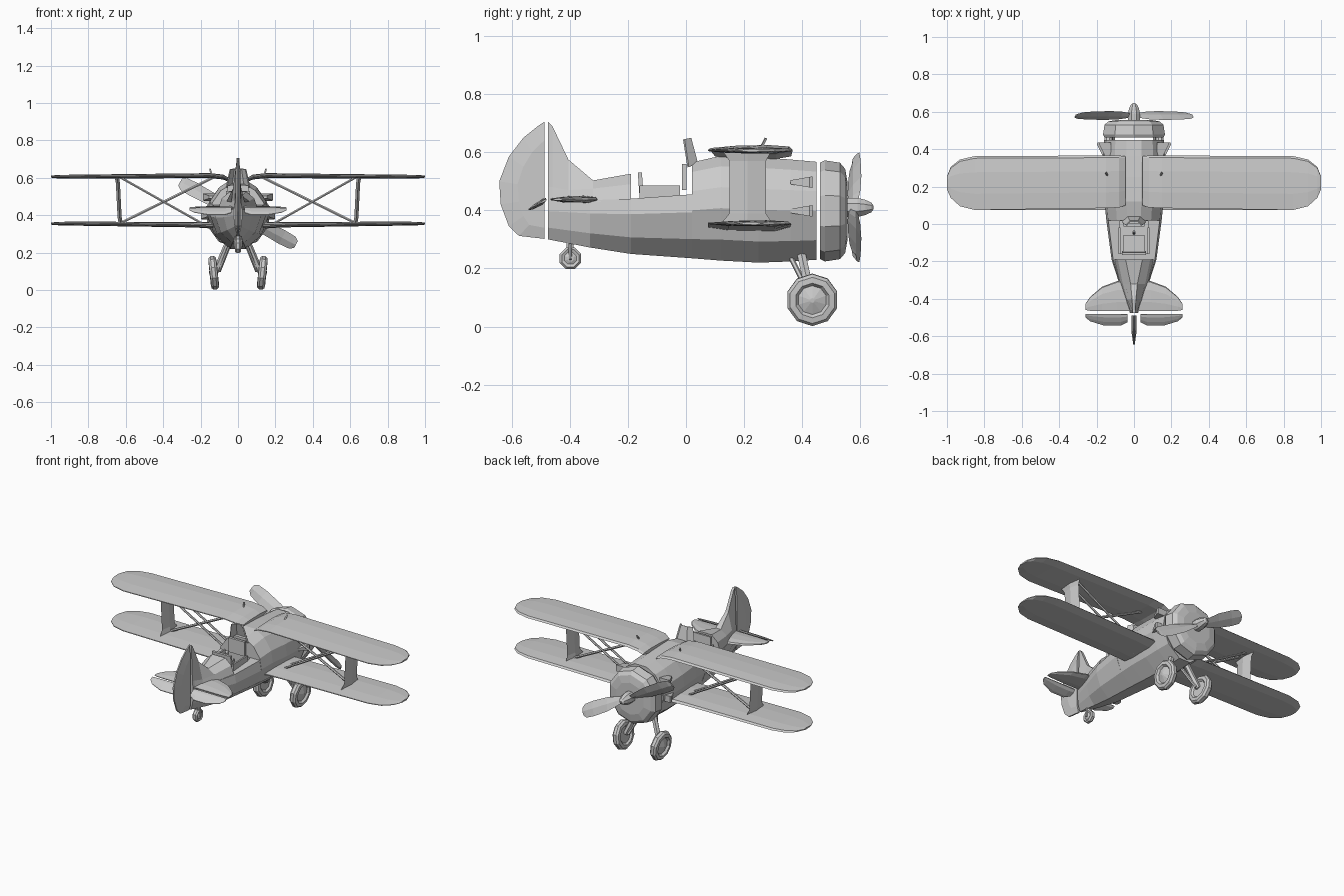
import bpy, bmesh
from math import sin, cos, pi, radians
from mathutils import Vector, Matrix

if "Cube" in bpy.data.objects:
    bpy.data.objects.remove(bpy.data.objects["Cube"])


def finish(name, bm):
    bmesh.ops.recalc_face_normals(bm, faces=bm.faces)
    me = bpy.data.meshes.new(name)
    bm.to_mesh(me)
    bm.free()
    ob = bpy.data.objects.new(name, me)
    bpy.context.collection.objects.link(ob)
    return ob


def loft(name, rings, closed=True, mat=None):
    """Skin a list of equal-length point rings and cap the ends."""
    bm = bmesh.new()
    vs = [[bm.verts.new(p) for p in r] for r in rings]
    n = len(rings[0])
    for a, b in zip(vs, vs[1:]):
        for i in range(n if closed else n - 1):
            j = (i + 1) % n
            bm.faces.new((a[i], a[j], b[j], b[i]))
    if closed:
        bm.faces.new(vs[0])
        bm.faces.new(vs[-1][::-1])
    if mat:
        bm.transform(mat)
    return finish(name, bm)


def box(name, loc, size, tilt=0):
    bm = bmesh.new()
    bmesh.ops.create_cube(bm, size=1)
    bm.transform(Matrix.Translation(loc) @ Matrix.Rotation(radians(tilt), 4, 'X')
                 @ Matrix.Diagonal((*size, 1)))
    return finish(name, bm)


def rod(name, p, q, r, n=6):
    p, q = Vector(p), Vector(q)
    rot = (q - p).to_track_quat('Z', 'Y')
    ring = [rot @ Vector((r * cos(2 * pi * i / n), r * sin(2 * pi * i / n), 0)) for i in range(n)]
    return loft(name, [[e + v for v in ring] for e in (p, q)])


def lathe_y(name, profile, n, cz=0, mat=None):
    """Rings of (y, radius) around the y axis."""
    return loft(name, [[(r * cos(2 * pi * (i + .5) / n), y, cz + r * sin(2 * pi * (i + .5) / n))
                        for i in range(n)] for y, r in profile], mat=mat)


def sym(y, half):
    """Mirror a half section of (x, z) points into a closed ring at y."""
    return [(x, y, z) for x, z in half] + [(-x, y, z) for x, z in reversed(half)]


# front fuselage
def nose_ring(y, w, zb, zt):
    h = zt - zb
    return sym(y, [(.25 * w, zb), (.76 * w, zb + .2 * h), (w, zb + .5 * h),
                   (.93 * w, zb + .7 * h), (.62 * w, zb + .9 * h), (.25 * w, zt)])


loft("front_fuselage", [nose_ring(*s) for s in (
    (.02, .148, .235, .565), (.12, .158, .227, .588), (.25, .165, .22, .583),
    (.36, .166, .224, .575), (.45, .16, .23, .567))])


# rear fuselage with an open cockpit
def tail_ring(y, w, zb, zt):
    h = zt - zb
    return sym(y, [(.25 * w, zb), (.76 * w, zb + .3 * h), (w, zb + .72 * h), (.93 * w, zt)])


hull = loft("rear_fuselage", [tail_ring(*s) for s in (
    (-.475, .022, .30, .435), (-.33, .075, .272, .435), (-.19, .12, .25, .44), (.02, .148, .235, .455))])
cutter = box("cockpit_cutter", (0, -.07, .42), (.15, .17, .16))
cutter.hide_render = True
cutter.hide_viewport = True
cut = hull.modifiers.new("cockpit", 'BOOLEAN')
cut.operation = 'DIFFERENCE'
cut.solver = 'EXACT'
cut.object = cutter
for s in (-1, 1):
    box("cockpit_side", (s * .077, -.09, .46), (.01, .14, .05))
box("seat_back", (0, -.155, .475), (.13, .014, .11), 4)
box("seat", (0, -.105, .40), (.11, .09, .02))
box("instrument_panel", (0, -.006, .515), (.11, .016, .09))
rod("control_stick", (0, -.05, .34), (0, -.04, .45), .007)

# windscreen
ws = loft("windscreen", [
    [(-.065, .01, .55), (-.035, .042, .56), (.035, .042, .56), (.065, .01, .55)],
    [(-.045, -.005, .645), (-.022, .018, .65), (.022, .018, .65), (.045, -.005, .645)]], closed=False)
ws.modifiers.new("thickness", 'SOLIDIFY').thickness = .008

# headrest fairing rising into the fin
loft("headrest_and_fin", [sym(y, [(w, .43), (.8 * w, zm), (t, zt)]) for y, w, zm, t, zt in (
    (-.475, .02, .48, .008, .705), (-.46, .024, .48, .008, .69), (-.405, .045, .47, .010, .575),
    (-.32, .075, .475, .018, .503), (-.19, .108, .49, .045, .526))])

# rudder
outline = [(-.488, .705), (-.51, .69), (-.56, .65), (-.61, .585), (-.643, .50), (-.638, .42),
           (-.61, .345), (-.575, .312), (-.488, .302)]
mid = [(-.488, .64), (-.50, .63), (-.53, .60), (-.56, .55), (-.58, .49), (-.575, .43),
       (-.56, .38), (-.54, .35), (-.488, .34)]
loft("rudder", [[(-.013, y, z) for y, z in mid], [(-.004, y, z) for y, z in outline],
                [(.004, y, z) for y, z in outline], [(.013, y, z) for y, z in mid]])


# wings and tail surfaces: stations of (x, rear y, front y, z, thickness)
def wing(name, stations, side, droop=0):
    rings = []
    for x, a, b, z, t in stations:
        c = b - a
        pts = [(0, -.1), (.25, -.4), (.8, -.5), (1, -.1), (.96, .3), (.7, .5), (.3, .4), (0, .1)]
        rings.append([(side * x, a + u * c, z + v * t + droop * (1 - u) * c) for u, v in pts])
    return loft(name, rings)


tips = [(.85, .075, .363, .022), (.93, .095, .345, .02), (.98, .14, .305, .016), (1.0, .185, .255, .01)]
for s in (-1, 1):
    wing("upper_wing", [(.045, .10, .362, .588, .022), (.08, .088, .366, .604, .026),
                        (.15, .085, .366, .612, .026)]
         + [(x, a, b, .606, t) for x, a, b, t in tips], s)
    wing("lower_wing", [(.11, .075, .36, .345, .036), (.24, .075, .36, .349, .028)]
         + [(x, a, b, .355, t) for x, a, b, t in tips], s)
    wing("tailplane", [(.015, -.466, -.30, .438, .026), (.09, -.466, -.305, .438, .024),
                       (.17, -.466, -.335, .438, .02), (.235, -.464, -.39, .438, .014),
                       (.258, -.46, -.425, .438, .008)], s)
    wing("elevator", [(.035, -.525, -.482, .437, .02), (.07, -.543, -.48, .437, .02),
                      (.16, -.543, -.48, .437, .018), (.235, -.52, -.48, .437, .012),
                      (.258, -.50, -.48, .437, .008)], s, -.55)

    # wing strut plate, flared at both ends
    loft("wing_strut", [[(s * (x + .011), (a + b) / 2, z), (s * x, a, z),
                         (s * (x - .011), (a + b) / 2, z), (s * x, b, z)] for x, a, b, z in (
        (.628, .125, .295, .36), (.633, .15, .275, .39), (.642, .15, .275, .57), (.648, .125, .295, .605))])
    # crossed bracing
    for y in (.19, .25):
        rod("bracing_rod", (s * .16, y, .338), (s * .625, y, .60), .007)
    rod("bracing_bar", (s * .12, .22, .608), (s * .62, .22, .362), .008)
    # gun sight pin on the wing
    rod("wing_pin", (s * .14, .255, .61), (s * .15, .275, .648), .005, 4)

    # exhaust scoops
    for z, x in ((.497, .152), (.398, .164)):
        loft("exhaust_scoop", [[(s * (x - .03), y, z - h), (s * (x + o), y, z - h),
                                (s * (x + o), y, z + h), (s * (x - .03), y, z + h)]
                               for y, o, h in ((.36, .002, .007), (.425, .034, .018), (.436, .03, .02))])

    # main wheel and legs
    tilt = Matrix.Translation((s * .13, .435, .092)) @ Matrix.Rotation(s * radians(6), 4, 'Y') \
        @ Matrix.Rotation(radians(-90 * s), 4, 'Z')
    lathe_y("main_wheel", [(-.012, .015), (-.012, .05), (-.022, .06), (-.02, .08), (-.009, .09),
                           (.009, .09), (.02, .08), (.022, .06), (.01, .05), (.024, .008)], 10, mat=tilt)
    rod("main_leg", (s * .05, .395, .26), (s * .118, .43, .10), .017)
    rod("side_leg", (s * .045, .36, .24), (s * .10, .43, .10), .009)

# engine cowl
lathe_y("engine_cowl", [(.462, .166), (.478, .174), (.53, .166), (.548, .145), (.556, .10)], 10, .398)

# propeller
lathe_y("spinner", [(.55, .036), (.59, .036), (.618, .028), (.638, .018), (.646, .006)], 8, .41)
for s in (-1, 1):
    d = Vector((-.88 * s, 0, .475 * s))
    rings = []
    for r, chord, pitch in ((.02, .03, 50), (.08, .06, 42), (.16, .085, 34), (.27, .09, 28),
                            (.33, .08, 25), (.352, .045, 24)):
        p = radians(pitch)
        t = Vector((.475 * s * cos(p), sin(p), .88 * s * cos(p)))
        nrm = d.cross(t)
        c = Vector((0, .58, .41)) + d * r
        rings.append([c - t * chord / 2, c + nrm * .006, c + t * chord / 2, c - nrm * .006])
    loft("propeller_blade", rings)

# tail wheel
turn = Matrix.Translation((0, -.398, .235)) @ Matrix.Rotation(radians(90), 4, 'Z')
lathe_y("tail_wheel", [(-.017, .012), (-.012, .022), (-.016, .032), (-.008, .04),
                       (.008, .04), (.016, .032), (.012, .022), (.017, .012)], 8, mat=turn)
rod("tail_leg", (0, -.395, .235), (0, -.402, .31), .014)
for s in (-1, 1):
    rod("tail_fork", (s * .02, -.398, .23), (s * .016, -.40, .285), .006)
